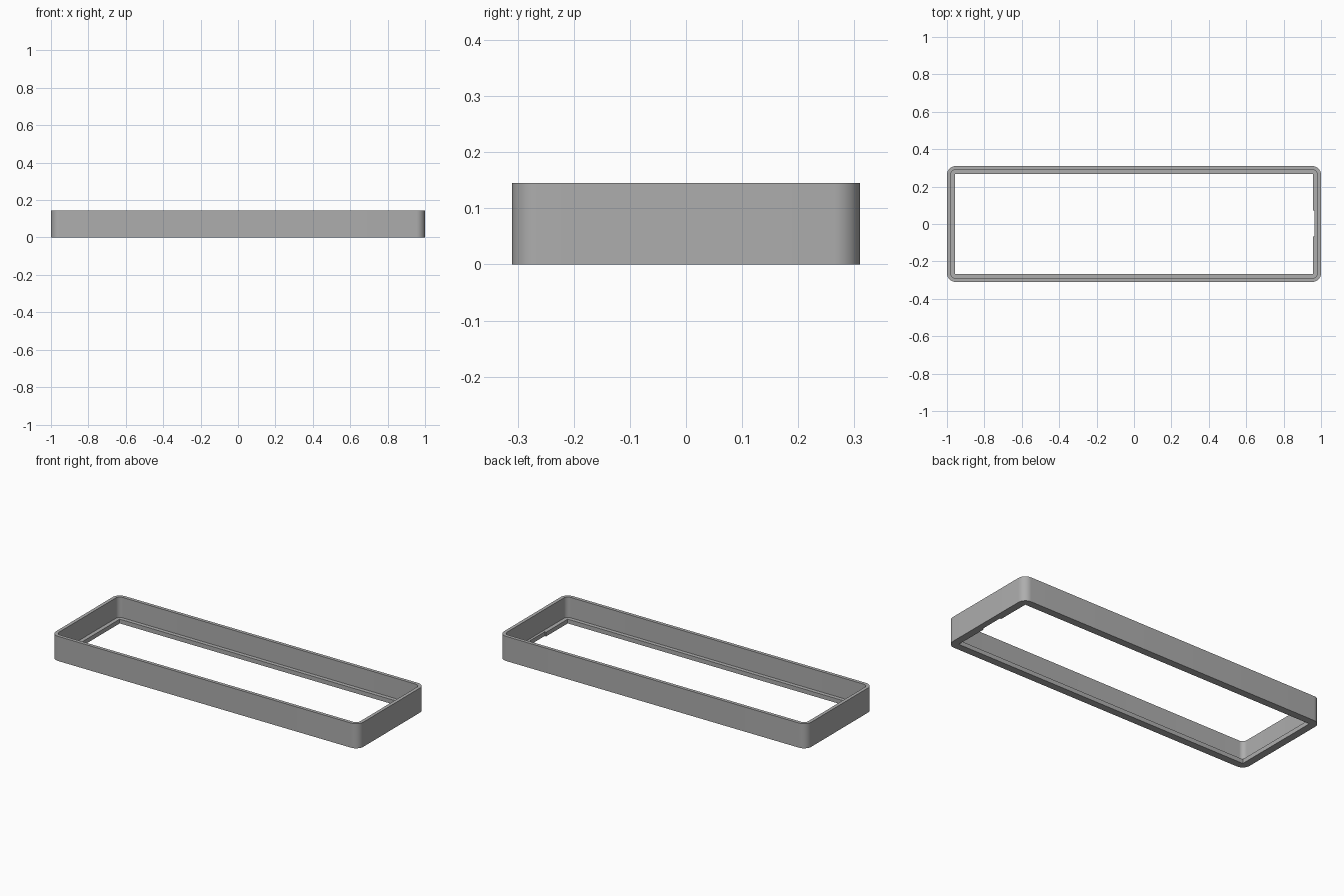
import bpy, bmesh, math

if "Cube" in bpy.data.objects:
    bpy.data.objects.remove(bpy.data.objects["Cube"])

HX, HY, H = 1.0, 0.31, 0.145      # half length, half width, height
WALL, LEDGE, LEDGE_Z = 0.02, 0.043, 0.025
RADIUS, SEG = 0.047, 12

grey = bpy.data.materials.new("plain grey")
grey.diffuse_color = (0.42, 0.42, 0.42, 1)
grey.use_nodes = True
grey.node_tree.nodes["Principled BSDF"].inputs["Base Color"].default_value = grey.diffuse_color


def ring(bm, inset, radius, z):
    """Rounded rectangle loop, inset from the outer outline."""
    verts = []
    cx, cy = HX - inset - radius, HY - inset - radius
    for q, (sx, sy) in enumerate([(1, 1), (-1, 1), (-1, -1), (1, -1)]):
        for i in range(SEG + 1):
            a = math.pi / 2 * (q + i / SEG)
            verts.append(bm.verts.new((sx * cx + radius * math.cos(a),
                                       sy * cy + radius * math.sin(a), z)))
    return verts


# Frame: the wall section with its inner bottom ledge, swept round the outline
bm = bmesh.new()
section = [(0, RADIUS, 0), (0, RADIUS, H),
           (WALL, RADIUS - WALL, H), (WALL, RADIUS - WALL, LEDGE_Z),
           (LEDGE, 0, LEDGE_Z), (LEDGE, 0, 0)]
rings = [ring(bm, *s) for s in section]
n = len(rings[0])
for k, a in enumerate(rings):
    b = rings[(k + 1) % len(rings)]
    for i in range(n):
        j = (i + 1) % n
        bm.faces.new((a[i], a[j], b[j], b[i]))
bmesh.ops.remove_doubles(bm, verts=bm.verts, dist=1e-5)
bmesh.ops.recalc_face_normals(bm, faces=bm.faces)
mesh = bpy.data.meshes.new("frame")
bm.to_mesh(mesh)
bm.free()
mesh.materials.append(grey)
frame = bpy.data.objects.new("frame", mesh)
bpy.context.collection.objects.link(frame)

# Shallow notch in the ledge on the right end
bpy.ops.mesh.primitive_cube_add(size=1, location=(0.936, 0.003, 0.0))
cutter = bpy.context.object
cutter.name = "notch_cutter"
cutter.scale = (0.06, 0.14, 0.1)
cutter.hide_render = True
cutter.data.materials.append(grey)
cut = frame.modifiers.new("notch", 'BOOLEAN')
cut.operation = 'DIFFERENCE'
cut.solver = 'EXACT'
cut.object = cutter

bpy.ops.object.select_all(action='DESELECT')
frame.select_set(True)
bpy.context.view_layer.objects.active = frame
bpy.ops.object.modifier_apply(modifier="notch")
bpy.data.objects.remove(cutter)
bpy.ops.object.shade_smooth_by_angle(angle=math.radians(30))
